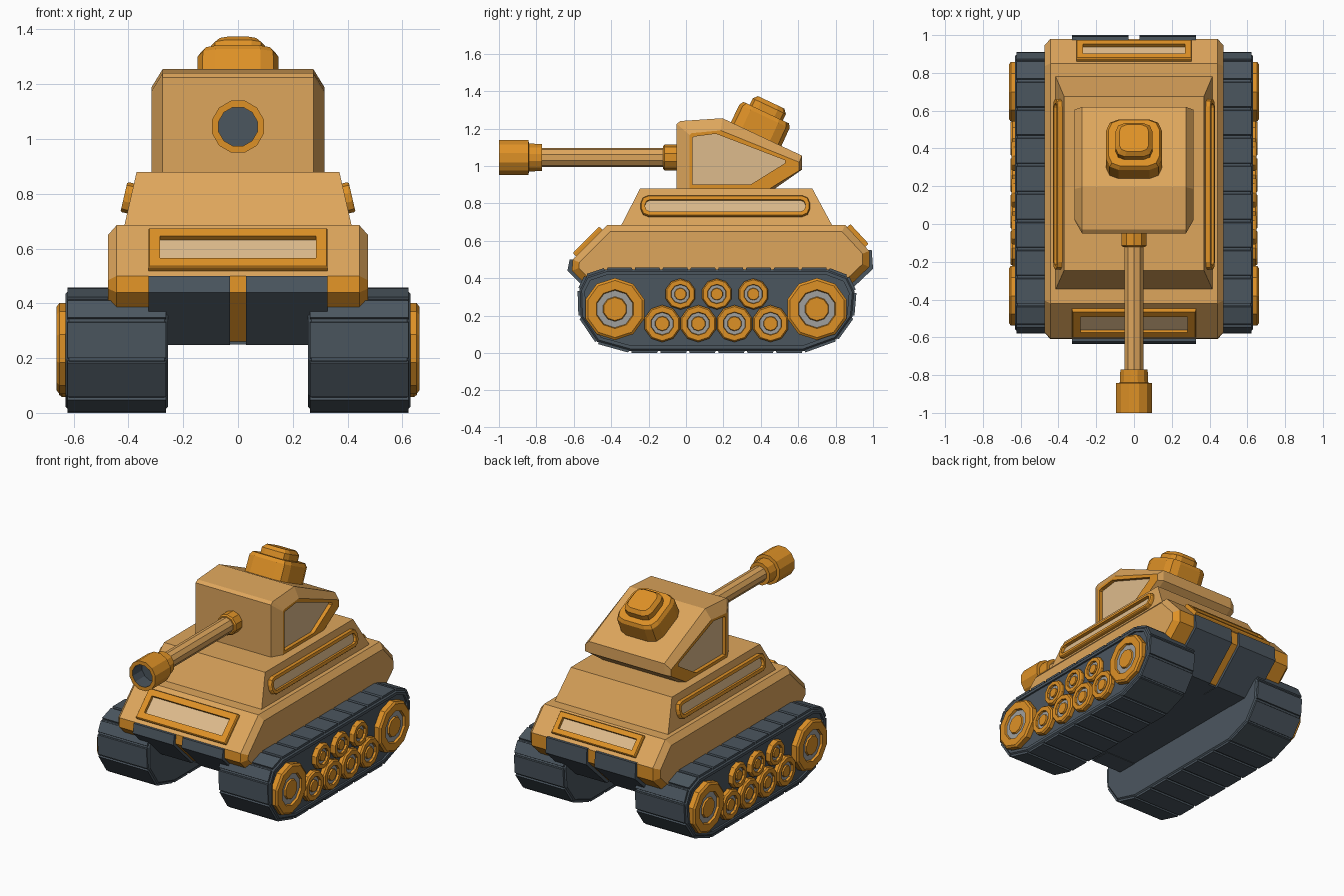
import bpy, bmesh, math
from mathutils import Vector, Matrix

if "Cube" in bpy.data.objects:
    bpy.data.objects.remove(bpy.data.objects["Cube"])

def material(name, rgb):
    m = bpy.data.materials.new(name)
    lin = [(c / 255 / 12.92) if c < 11 else ((c / 255 + 0.055) / 1.055) ** 2.4 for c in rgb]
    m.diffuse_color = (*lin, 1)
    m.use_nodes = True
    m.node_tree.nodes["Principled BSDF"].inputs["Base Color"].default_value = m.diffuse_color
    return m

MATS = [material("tan", (222, 166, 92)), material("orange", (222, 145, 38)),
        material("pale_sand", (222, 187, 140)), material("slate", (75, 86, 95)),
        material("grey", (160, 160, 158))]
TAN, ORANGE, PALE, SLATE, GREY = range(5)

def loft(bm, rings, bands, cap0, cap1):
    """Skin a list of equal-length 3D rings; one colour per band and per cap."""
    vs = [[bm.verts.new(p) for p in r] for r in rings]
    n = len(rings[0])
    faces = []
    for a, b, m in zip(vs, vs[1:], bands):
        for i in range(n):
            f = bm.faces.new((a[i], a[(i + 1) % n], b[(i + 1) % n], b[i]))
            f.material_index = m[i] if isinstance(m, list) else m
            faces.append(f)
    for ring, m in ((vs[0], cap0), (vs[-1], cap1)):
        f = bm.faces.new(ring)
        f.material_index = m
        faces.append(f)
    bmesh.ops.recalc_face_normals(bm, faces=faces)

def finish(bm, name, mirror=False):
    me = bpy.data.meshes.new(name)
    bm.to_mesh(me)
    bm.free()
    for m in MATS:
        me.materials.append(m)
    ob = bpy.data.objects.new(name, me)
    bpy.context.collection.objects.link(ob)
    if mirror:
        ob.modifiers.new("mirror", 'MIRROR').use_mirror_merge = False
    return ob

def part(name, rings, bands, cap0, cap1, mirror=False):
    bm = bmesh.new()
    loft(bm, rings, bands, cap0, cap1)
    return finish(bm, name, mirror)

def at_x(x, pts):
    return [(x, y, z) for y, z in pts]

def inset(pts, d):
    """Offset a convex outline inwards by d."""
    p = [Vector(q) for q in pts]
    n = len(p)
    area = sum(p[i].x * p[(i + 1) % n].y - p[(i + 1) % n].x * p[i].y for i in range(n))
    s = 1 if area > 0 else -1
    out = []
    for i in range(n):
        e0, e1 = (p[i] - p[i - 1]).normalized(), (p[(i + 1) % n] - p[i]).normalized()
        n0, n1 = Vector((-e0.y, e0.x)) * s, Vector((-e1.y, e1.x)) * s
        out.append(tuple(p[i] + (n0 + n1) * (d / (1 + n0.dot(n1)))))
    return out

def rrect(hw, hh, r=0.0, seg=0):
    """Rectangle outline with corners cut in seg steps."""
    pts = []
    for k, (sx, sy) in enumerate(((1, 1), (-1, 1), (-1, -1), (1, -1))):
        for j in range(seg + 1):
            a = math.pi / 2 * (k + (j / seg if seg else 0))
            ox, oy = (r * math.cos(a), r * math.sin(a)) if seg else (0, 0)
            pts.append((sx * (hw - r) + ox, sy * (hh - r) + oy))
    return pts

def plane(center, u, n):
    u, n = Vector(u).normalized(), Vector(n).normalized()
    v = n.cross(u)
    m = Matrix((u, v, n)).transposed().to_4x4()
    m.translation = center
    return m

def on_plane(m, pts, h):
    return [m @ Vector((x, y, h)) for x, y in pts]

# Lower hull: side profile with chamfered flanks, orange lower bands
hull = [(-0.42, 0.685), (-0.605, 0.5), (-0.61, 0.44), (-0.43, 0.26),
        (0.77, 0.26), (0.98, 0.46), (0.98, 0.545), (0.85, 0.685)]
flank = inset(hull, 0.036)
hm = [TAN] + [ORANGE] * 5 + [TAN] * 2
part("lower_hull", [at_x(-0.475, flank), at_x(-0.443, hull), at_x(0.443, hull), at_x(0.475, flank)],
     [hm] * 3, TAN, TAN)

# Upper hull
def box_ring(x, y0, y1, z):
    return [(-x, y0, z), (x, y0, z), (x, y1, z), (-x, y1, z)]
part("upper_hull", [box_ring(0.418, -0.353, 0.788, 0.67), box_ring(0.37, -0.245, 0.675, 0.88)],
     [TAN], TAN, TAN)

# Dark belly: front and rear plates either side of a gap, and the floor
for name, prof in (
        ("front_plate", [(-0.6, 0.5), (-0.622, 0.5), (-0.634, 0.44), (-0.44, 0.247), (-0.3, 0.247), (-0.3, 0.3)]),
        ("rear_plate", [(0.97, 0.55), (0.993, 0.55), (1.0, 0.45), (0.785, 0.247), (0.65, 0.247), (0.65, 0.3)])):
    part(name, [at_x(0.03, prof), at_x(0.327, prof)], [SLATE], SLATE, SLATE, True)
part("floor", [box_ring(0.327, -0.425, 0.765, 0.25), box_ring(0.327, -0.425, 0.765, 0.28)],
     [SLATE], SLATE, SLATE)

# Framed panels on the sloped hull faces
def frame(name, center, u, n, hw, hh, border, r=0.0, seg=0, mirror=False):
    m = plane(center, u, n)
    o, i = rrect(hw, hh, r, seg), rrect(hw - border, hh - border, r * 0.6, seg)
    edge = inset(o, 0.004)
    part(name, [on_plane(m, o, -0.02), on_plane(m, o, 0.018), on_plane(m, edge, 0.024),
                on_plane(m, i, 0.024), on_plane(m, i, 0.004)], [ORANGE] * 4, ORANGE, PALE, mirror)

frame("front_panel", (0, -0.517, 0.588), (1, 0, 0), (0, -1, 1), 0.327, 0.1, 0.043)
frame("rear_panel", (0, 0.91, 0.62), (1, 0, 0), (0, 0.733, 0.68), 0.305, 0.072, 0.035)
frame("side_panel", (0.393, 0.21, 0.783), (0, 1, 0), (0.974, 0, 0.225), 0.452, 0.056, 0.024, 0.04, 2, True)

# Turret: chamfered body with an orange window frame and recessed pane per side
body = [(-0.05, 0.875), (-0.05, 1.225), (-0.03, 1.24), (0.195, 1.255), (0.62, 1.055), (0.62, 0.98), (0.47, 0.875)]
side = [(0.02, 0.88), (0.02, 1.165), (0.03, 1.175), (0.185, 1.19), (0.605, 1.02), (0.605, 0.975), (0.45, 0.88)]
pane = [(0.035, 0.9), (0.035, 1.15), (0.045, 1.157), (0.16, 1.172), (0.53, 1.03), (0.53, 1.015), (0.345, 0.9)]
half = [(0.275, body), (0.315, side), (0.315, pane), (0.29, pane)]
rings = [at_x(-x, p) for x, p in reversed(half)] + [at_x(x, p) for x, p in half]
part("turret", rings, [ORANGE, ORANGE, TAN, TAN, TAN, ORANGE, ORANGE], PALE, PALE)

# Hatch, tilted with the turret's rear slope
m = plane((0, 0.375, 1.17), (1, 0, 0), (0, 0.426, 0.905))
def stack(name, steps, r):
    part(name, [on_plane(m, rrect(s, s, r * s, 2), h) for s, h in steps],
         [ORANGE] * (len(steps) - 1), ORANGE, ORANGE)
stack("hatch_base", [(0.15, -0.05), (0.148, 0.105), (0.135, 0.127)], 0.45)
stack("hatch_cap", [(0.098, 0.11), (0.098, 0.165), (0.078, 0.188)], 0.5)

# Gun: turned sections along y
def turned_y(name, steps, bands, cap0, cap1, n):
    part(name, [[(r * math.cos(a), y, 1.045 + r * math.sin(a))
                 for a in (2 * math.pi * (k + 0.5) / n for k in range(n))] for y, r in steps],
         bands, cap0, cap1)
turned_y("barrel", [(0.0, 0.052), (-0.8, 0.052)], [TAN], TAN, TAN, 10)
turned_y("barrel_collar", [(0.0, 0.069), (-0.115, 0.069), (-0.122, 0.06)], [ORANGE] * 2, ORANGE, ORANGE, 10)
turned_y("muzzle", [(-0.77, 0.075), (-0.84, 0.077), (-0.842, 0.098), (-1.0, 0.098), (-1.0, 0.073), (-0.9, 0.073)],
         [ORANGE] * 4 + [SLATE], ORANGE, SLATE, 12)

# Tracks: body with recessed outer face
outer = [(-0.58, 0.34), (-0.54, 0.42), (-0.43, 0.457), (0.76, 0.457), (0.87, 0.415), (0.912, 0.33),
         (0.9, 0.19), (0.81, 0.065), (0.63, 0.0), (-0.3, 0.0), (-0.48, 0.05), (-0.575, 0.19)]
belt = inset(outer, 0.01)
edge, well = inset(outer, 0.022), inset(outer, 0.04)
part("track", [at_x(0.255, edge), at_x(0.268, belt), at_x(0.617, belt), at_x(0.63, edge),
               at_x(0.63, well), at_x(0.618, well)], [SLATE] * 5, SLATE, SLATE, True)

# Tread pads along every edge of the track outline
bm = bmesh.new()
base = inset(outer, 0.014)
for i in range(len(outer)):
    j = (i + 1) % len(outer)
    o0, o1, b0, b1 = (Vector(q) for q in (outer[i], outer[j], base[i], base[j]))
    length = (o1 - o0).length
    count = max(1, round(length / 0.15))
    for k in range(count):
        t0, t1, g = k / count, (k + 1) / count, 0.005 / length
        sec = [b0.lerp(b1, t0 + g), o0.lerp(o1, t0 + 2 * g), o0.lerp(o1, t1 - 2 * g), b0.lerp(b1, t1 - g)]
        loft(bm, [at_x(0.263, sec), at_x(0.622, sec)], [SLATE], SLATE, SLATE)
finish(bm, "tread_pads", True)

# Wheels: rim, sunken grey ring and raised hub
def wheel(name, y, z, r, x):
    steps = [(0.6, 1), (x - 0.01, 1), (x, 0.92), (x, 0.63), (x - 0.014, 0.6),
             (x - 0.014, 0.4), (x - 0.004, 0.37)]
    part(name, [[(px, y + r * s * math.cos(a), z + r * s * math.sin(a))
                 for a in (2 * math.pi * (k + 0.5) / 10 for k in range(10))] for px, s in steps],
         [ORANGE] * 4 + [GREY, ORANGE], ORANGE, ORANGE, True)
for k, y in enumerate((-0.38, 0.7)):
    wheel(f"drive_wheel_{k}", y, 0.235, 0.166, 0.662)
for k in range(3):
    wheel(f"upper_roller_{k}", -0.03 + 0.195 * k, 0.315, 0.083, 0.648)
for k in range(4):
    wheel(f"lower_roller_{k}", -0.127 + 0.193 * k, 0.157, 0.099, 0.653)
